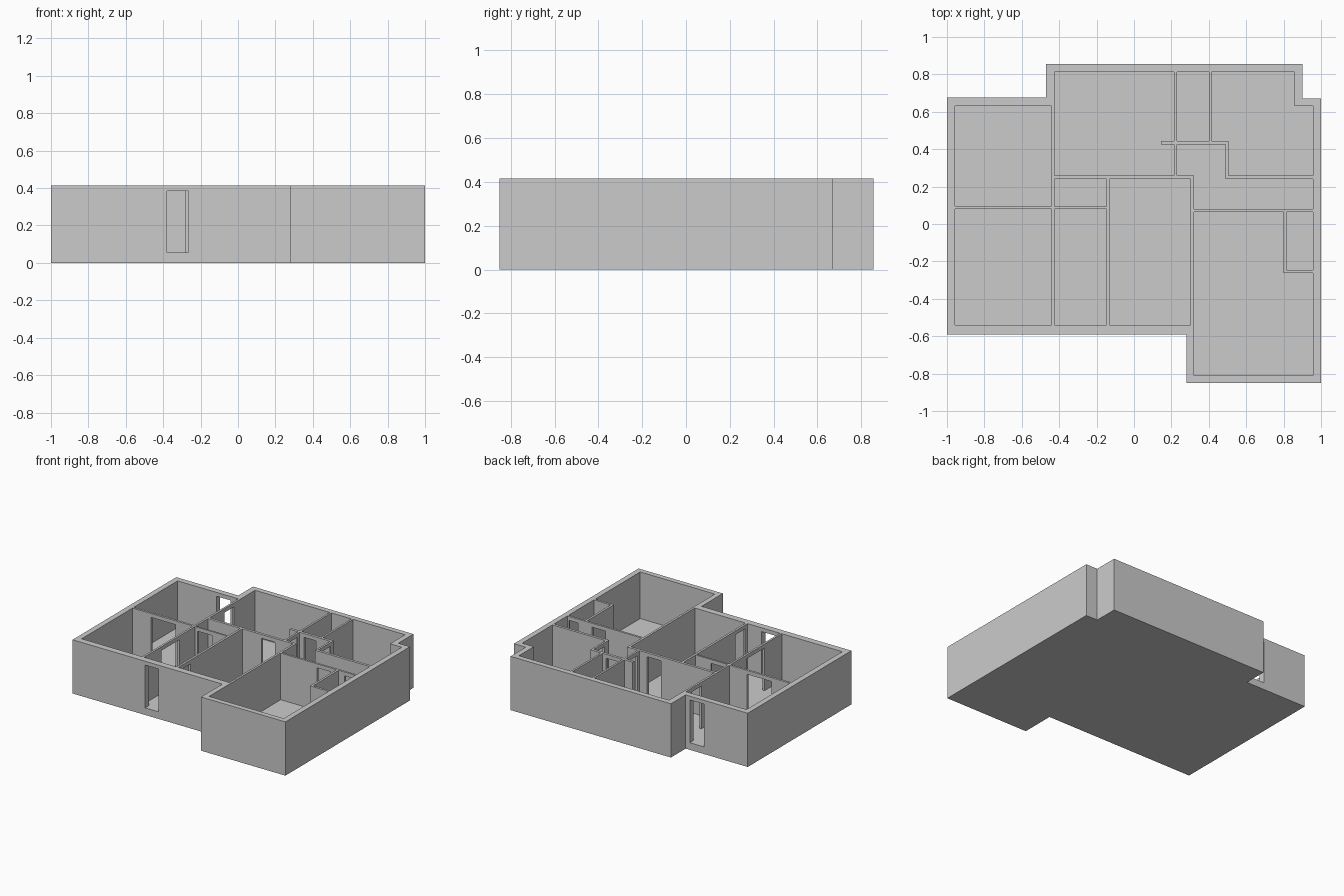
import bpy, bmesh

TOP, FLOOR, LINTEL = 0.415, 0.055, 0.385


def add_prism(bm, pts, z0, z1):
    """Closed prism from a plan outline."""
    face = bm.faces.new([bm.verts.new((x, y, z0)) for x, y in pts])
    top = bmesh.ops.extrude_face_region(bm, geom=[face])["geom"]
    bmesh.ops.translate(bm, vec=(0, 0, z1 - z0),
                        verts=[v for v in top if isinstance(v, bmesh.types.BMVert)])


def prisms(name, outlines, z0, z1):
    bm = bmesh.new()
    for pts in outlines:
        add_prism(bm, pts, z0, z1)
    bmesh.ops.recalc_face_normals(bm, faces=bm.faces)
    me = bpy.data.meshes.new(name)
    bm.to_mesh(me)
    bm.free()
    ob = bpy.data.objects.new(name, me)
    bpy.context.collection.objects.link(ob)
    return ob


def rect(x0, x1, y0, y1):
    return [(x0, y0), (x1, y0), (x1, y1), (x0, y1)]


def cut(target, cutter):
    mod = target.modifiers.new(cutter.name, 'BOOLEAN')
    mod.operation = 'DIFFERENCE'
    mod.solver = 'EXACT'
    mod.object = cutter
    cutter.hide_render = True
    bpy.context.view_layer.objects.active = target
    bpy.ops.object.modifier_apply(modifier=mod.name)
    bpy.data.objects.remove(cutter)


# Solid block with the outer wall outline
house = prisms("house_shell", [[
    (-1, -0.59), (0.28, -0.59), (0.28, -0.85), (1, -0.85), (1, 0.67),
    (0.9, 0.67), (0.9, 0.855), (-0.47, 0.855), (-0.47, 0.675), (-1, 0.675)]], 0, TOP)

# Rooms hollowed out from the top, leaving floor and walls
rooms = [
    rect(-0.957, -0.44, 0.097, 0.63),
    rect(-0.957, -0.44, -0.54, 0.08),
    rect(-0.424, -0.148, 0.093, 0.24),
    rect(-0.424, -0.148, -0.54, 0.08),
    rect(-0.131, 0.303, -0.54, 0.24),
    rect(0.23, 0.40, 0.445, 0.813),
    rect(0.815, 0.958, -0.245, 0.064),
    # living room with a stub wall
    [(-0.424, 0.26), (0.215, 0.26), (0.215, 0.424), (0.145, 0.424),
     (0.145, 0.445), (0.215, 0.445), (0.215, 0.813), (-0.424, 0.813)],
    # notched corner room
    [(0.505, 0.26), (0.958, 0.26), (0.958, 0.63), (0.858, 0.63), (0.858, 0.813),
     (0.415, 0.813), (0.415, 0.445), (0.505, 0.445)],
    # hallway
    [(0.32, 0.08), (0.958, 0.08), (0.958, 0.24), (0.49, 0.24), (0.49, 0.424),
     (0.23, 0.424), (0.23, 0.26), (0.32, 0.26)],
    # large front room around the closet
    [(0.32, -0.81), (0.958, -0.81), (0.958, -0.262), (0.798, -0.262),
     (0.798, 0.064), (0.32, 0.064)],
]
cut(house, prisms("room_cutter", rooms, FLOOR, TOP + 0.1))

# Door openings through walls
doors = [
    rect(-0.38, -0.265, -0.62, -0.52),      # front entrance
    rect(-0.625, -0.505, 0.61, 0.70),       # back entrance
    rect(-0.80, -0.59, 0.07, 0.11),
    rect(-0.45, -0.41, -0.33, -0.11),
    rect(-0.45, -0.41, 0.44, 0.555),
    rect(-0.40, -0.28, 0.07, 0.105),
    rect(-0.16, -0.12, -0.51, -0.395),
    rect(0.033, 0.15, 0.23, 0.27),
    rect(0.205, 0.24, 0.285, 0.40),
    rect(0.265, 0.37, 0.414, 0.455),
    rect(0.48, 0.515, 0.295, 0.41),
    rect(0.63, 0.745, 0.055, 0.09),
    rect(0.865, 0.945, 0.055, 0.09),
]
cut(house, prisms("door_cutter", doors, FLOOR, LINTEL))
